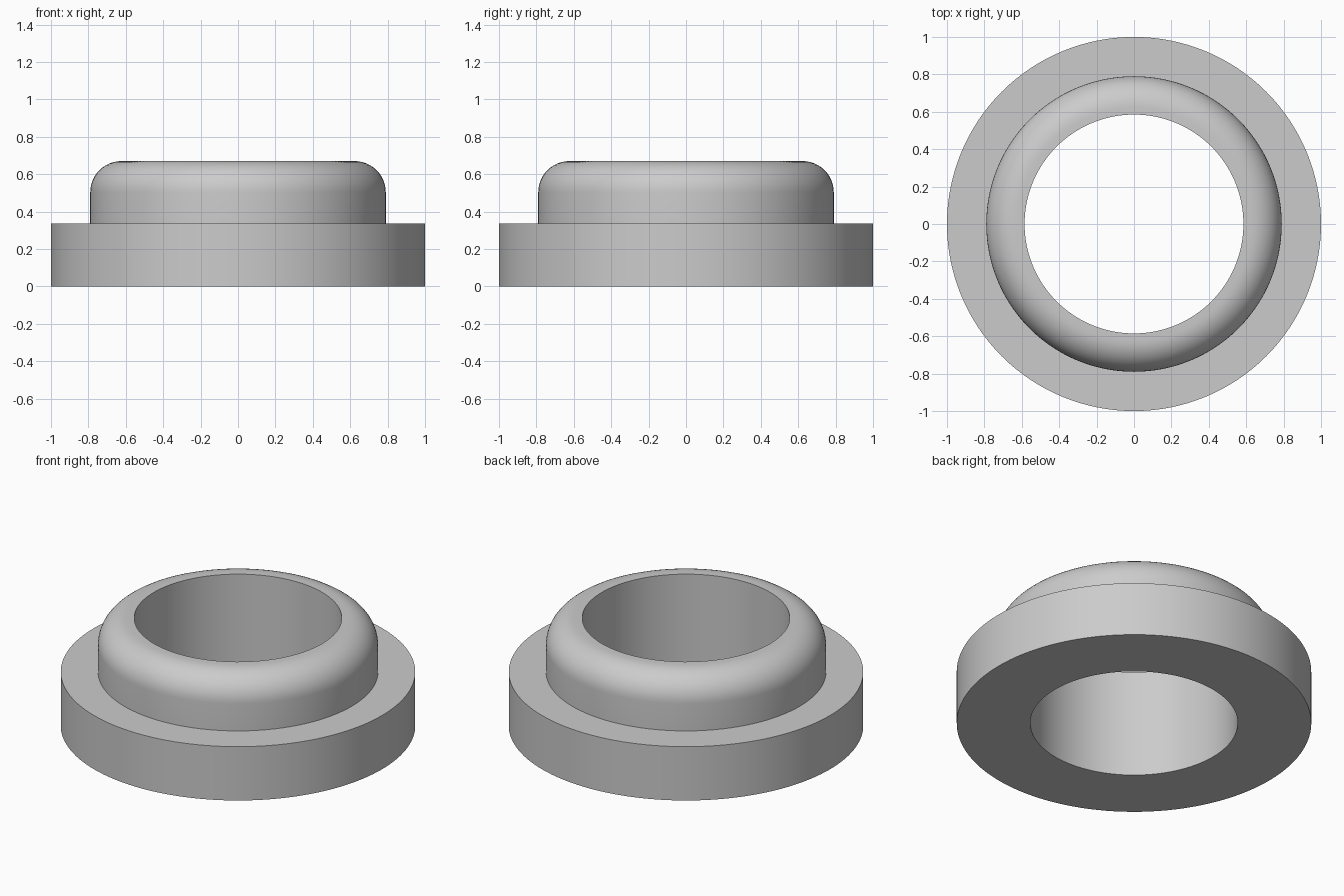
import bpy
import bmesh
from math import sin, cos, pi, radians

SEGMENTS = 128
BORE, COLLAR, FLANGE = 0.585, 0.79, 1.0   # radii
STEP, TOP = 0.335, 0.67                   # heights
FILLET, FILLET_STEPS = 0.167, 12

cube = bpy.data.objects.get("Cube")
if cube:
    bpy.data.objects.remove(cube, do_unlink=True)


def make_material(name, colour):
    mat = bpy.data.materials.new(name)
    mat.use_nodes = True
    mat.diffuse_color = colour
    mat.node_tree.nodes["Principled BSDF"].inputs["Base Color"].default_value = colour
    return mat


def lathe(name, profile, mat):
    """Turn a closed (radius, height) profile around the z axis."""
    bm = bmesh.new()
    rings = []
    for r, z in profile:
        rings.append([bm.verts.new((r * cos(2 * pi * i / SEGMENTS),
                                    r * sin(2 * pi * i / SEGMENTS), z))
                      for i in range(SEGMENTS)])
    for k, low in enumerate(rings):
        high = rings[(k + 1) % len(rings)]
        for i in range(SEGMENTS):
            j = (i + 1) % SEGMENTS
            bm.faces.new((low[i], low[j], high[j], high[i]))
    bmesh.ops.recalc_face_normals(bm, faces=bm.faces)
    mesh = bpy.data.meshes.new(name)
    bm.to_mesh(mesh)
    bm.free()
    mesh.materials.append(mat)
    obj = bpy.data.objects.new(name, mesh)
    bpy.context.collection.objects.link(obj)
    bpy.ops.object.select_all(action="DESELECT")
    obj.select_set(True)
    bpy.context.view_layer.objects.active = obj
    bpy.ops.object.shade_smooth_by_angle(angle=radians(30))
    return obj


# Flange, step, collar with rounded upper edge, and straight bore
profile = [(BORE, 0), (FLANGE, 0), (FLANGE, STEP), (COLLAR, STEP)]
for k in range(FILLET_STEPS + 1):
    a = pi / 2 * k / FILLET_STEPS
    profile.append((COLLAR - FILLET + FILLET * cos(a), TOP - FILLET + FILLET * sin(a)))
profile.append((BORE, TOP))

lathe("flanged_bushing", profile, make_material("light grey", (0.6, 0.6, 0.6, 1)))
